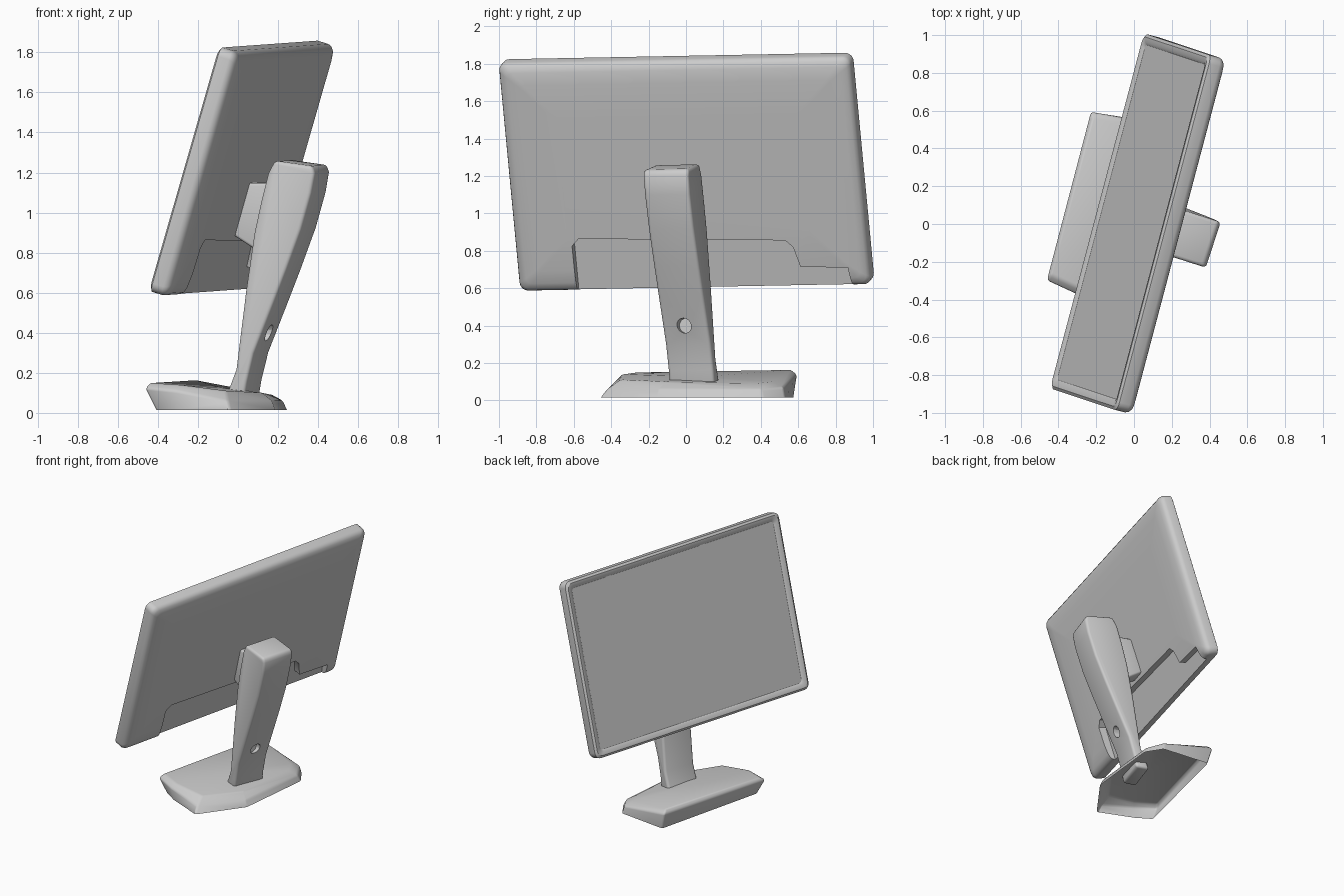
import bpy, bmesh, math
from mathutils import Matrix, Vector

if "Cube" in bpy.data.objects:
    bpy.data.objects.remove(bpy.data.objects["Cube"])

YAW = math.radians(-14.5)


def make_object(name, bm, matrix=None):
    bmesh.ops.recalc_face_normals(bm, faces=bm.faces)
    me = bpy.data.meshes.new(name)
    bm.to_mesh(me)
    bm.free()
    ob = bpy.data.objects.new(name, me)
    bpy.context.collection.objects.link(ob)
    if matrix:
        ob.matrix_world = matrix
    return ob


def activate(ob):
    bpy.ops.object.select_all(action='DESELECT')
    ob.select_set(True)
    bpy.context.view_layer.objects.active = ob


def finish(ob, bevel=0.0, angle=35):
    activate(ob)
    if bevel:
        m = ob.modifiers.new("soft_edges", 'BEVEL')
        m.width, m.segments, m.limit_method = bevel, 3, 'ANGLE'
        bpy.ops.object.modifier_apply(modifier=m.name)
    bpy.ops.object.shade_smooth_by_angle(angle=math.radians(angle))


def cut(ob, cutter):
    activate(ob)
    m = ob.modifiers.new("cut", 'BOOLEAN')
    m.operation, m.solver, m.object = 'DIFFERENCE', 'EXACT', cutter
    bpy.context.view_layer.update()
    bpy.ops.object.modifier_apply(modifier=m.name)
    bpy.data.objects.remove(cutter)


def bridge(bm, a, b):
    n = len(a)
    for i in range(n):
        bm.faces.new((a[i], a[(i + 1) % n], b[(i + 1) % n], b[i]))


def prism(points, lo, hi, place):
    """Extrude a 2D outline; place(p, q, t) gives the 3D position."""
    bm = bmesh.new()
    a = [bm.verts.new(place(p, q, lo)) for p, q in points]
    b = [bm.verts.new(place(p, q, hi)) for p, q in points]
    bridge(bm, a, b)
    bm.faces.new(a)
    bm.faces.new(b)
    return bm


def rounded_rect(w, h, r, seg=5):
    pts = []
    for k, (sy, sz) in enumerate(((1, 1), (-1, 1), (-1, -1), (1, -1))):
        for i in range(seg + 1):
            a = math.pi / 2 * (k + i / seg)
            pts.append((sy * (w / 2 - r) + r * math.cos(a),
                        sz * (h / 2 - r) + r * math.sin(a)))
    return pts


# Screen panel: rings run from the slightly recessed display to the domed back
panel_matrix = (Matrix.Translation((0.024, 0, 1.219))
                @ Matrix.Rotation(YAW, 4, 'Z')
                @ Matrix.Rotation(math.radians(16.8), 4, 'Y')
                @ Matrix.Rotation(math.radians(1.1), 4, 'X'))
W, H = 1.945, 1.275
rings = [(-0.040, 0.055), (-0.050, 0.042), (-0.053, 0.016), (-0.042, 0.0),
         (0.015, 0.0), (0.032, 0.006), (0.046, 0.020), (0.056, 0.05), (0.063, 0.12), (0.066, 0.3)]
bm = bmesh.new()
loops = []
for x, inset in rings:
    outline = rounded_rect(W - 2 * inset, H - 2 * inset, max(0.045 - inset * 0.3, 0.015))
    loops.append([bm.verts.new((x, y, z)) for y, z in outline])
for a, b in zip(loops, loops[1:]):
    bridge(bm, a, b)
bm.faces.new(loops[0])
bm.faces.new(loops[-1])
panel = make_object("screen_panel", bm, panel_matrix)

# Stepped recess along the lower back
recess = [(-0.65, -0.7), (-0.65, -0.38), (-0.61, -0.34), (0.53, -0.37), (0.57, -0.41),
          (0.60, -0.52), (0.86, -0.53), (0.88, -0.7)]
cut(panel, make_object("recess_cutter",
                       prism(recess, 0.010, 0.2, lambda p, q, t: (t, p, q)), panel_matrix))
finish(panel, angle=30)

# Stand frame: local x runs towards the back, local y across the column
stand_matrix = (Matrix.Translation((0, 0.055, 0))
                @ Matrix.Rotation(math.radians(-18), 4, 'Z')
                @ Matrix.Rotation(math.radians(1.3), 4, 'X'))


def side(p, q, t):
    return (p, t, q)


# Curved leaning column
column_profile = [(-0.03, 0.06), (0.07, 0.06), (0.088, 0.16), (0.125, 0.30), (0.23, 0.55),
                  (0.30, 0.72), (0.378, 0.92), (0.432, 1.1), (0.45, 1.2), (0.44, 1.235),
                  (0.24, 1.262), (0.205, 1.2), (0.165, 1.05), (0.13, 0.9), (0.085, 0.62),
                  (0.03, 0.22), (-0.01, 0.12)]
column = make_object("stand_column", prism(column_profile, -0.127, 0.127, side), stand_matrix)
finish(column, 0.018)

# Cable hole dent in the back of the column
bm = bmesh.new()
bmesh.ops.create_cone(bm, cap_ends=True, segments=20, radius1=0.04, radius2=0.04, depth=0.1)
hole_matrix = (stand_matrix @ Matrix.Translation((0.175, -0.005, 0.40))
               @ Matrix.Rotation(math.radians(90), 4, 'Y'))
cut(column, make_object("hole_cutter", bm, hole_matrix))
finish(column)

# Mount joining the column to the panel
mount_profile = [(-0.02, 0.90), (0.14, 0.80), (0.28, 1.0), (0.30, 1.15), (0.07, 1.15)]
mount = make_object("panel_mount", prism(mount_profile, -0.06, 0.07, side), stand_matrix)
finish(mount, 0.015)

# Base: wedge-shaped shell, open underneath
bottom = [(-0.41, -0.28, 0.015), (-0.30, -0.35, 0.015), (-0.04, -0.46, 0.015),
          (0.185, -0.155, 0.015), (0.245, 0.41, 0.015), (0.17, 0.53, 0.015), (-0.20, 0.575, 0.015)]
rim = [(-0.465, -0.30, 0.125), (-0.31, -0.37, 0.11), (-0.05, -0.42, 0.06),
       (0.17, -0.14, 0.06), (0.225, 0.40, 0.06), (0.16, 0.52, 0.07), (-0.23, 0.595, 0.14)]
top = [(-0.44, -0.27, 0.15), (-0.29, -0.34, 0.14), (-0.06, -0.35, 0.11),
       (0.12, -0.11, 0.10), (0.17, 0.37, 0.09), (0.12, 0.46, 0.10), (-0.22, 0.56, 0.165)]
bm = bmesh.new()
base_loops = [[bm.verts.new(p) for p in loop] for loop in (bottom, rim, top)]
bridge(bm, base_loops[0], base_loops[1])
bridge(bm, base_loops[1], base_loops[2])
centre = bm.verts.new((-0.08, 0.07, 0.125))
last = base_loops[2]
for i in range(len(last)):
    bm.faces.new((last[i], last[(i + 1) % len(last)], centre))
base = make_object("stand_base", bm)
finish(base, 0.012)
